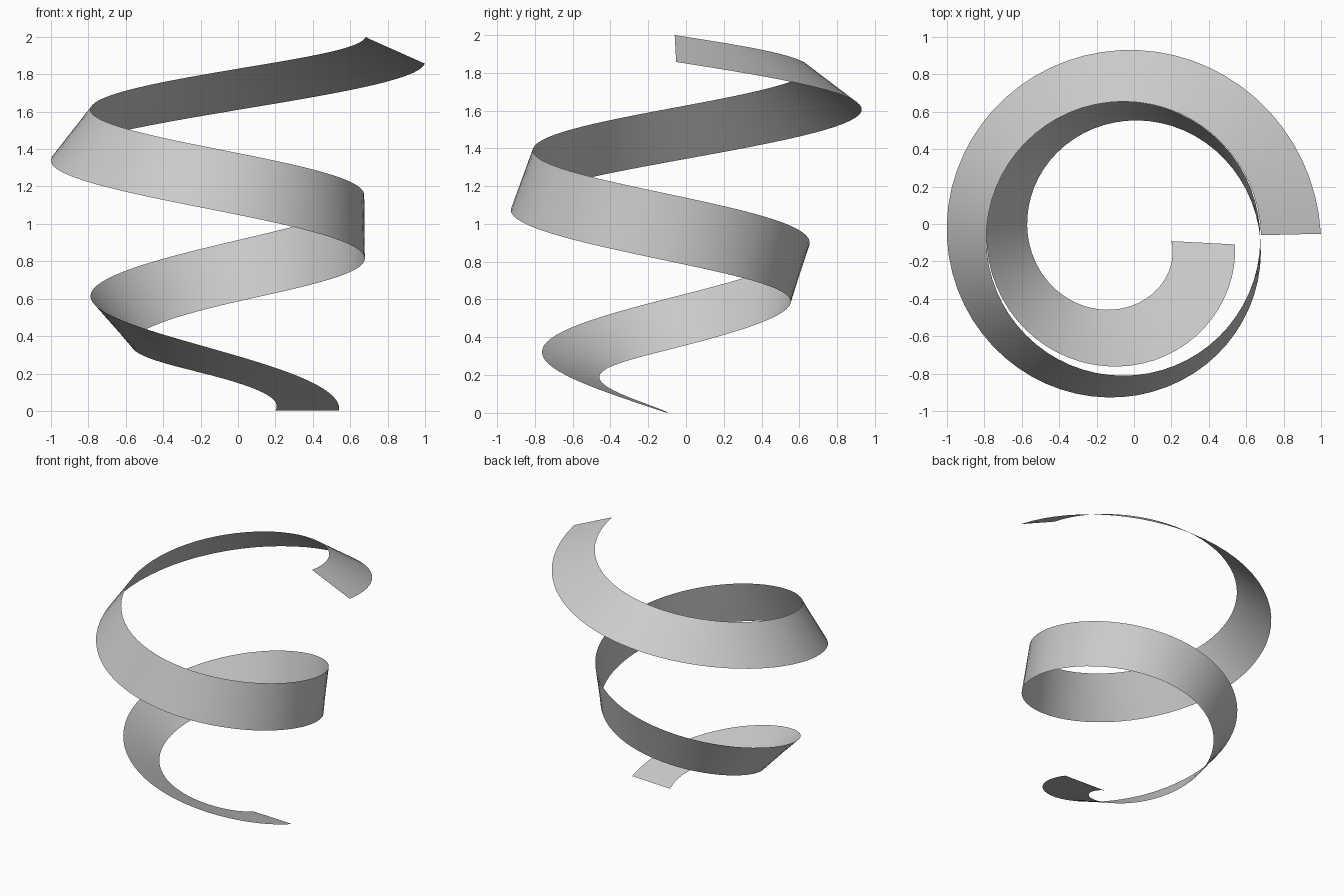
import bpy, bmesh, math

if "Cube" in bpy.data.objects:
    bpy.data.objects.remove(bpy.data.objects["Cube"])

# Ribbon edges as (radius, height) at every quarter turn about the axis
AXIS = (-0.058, -0.078)
EDGE_A = [(0.255, -0.004), (0.372, 0.167), (0.507, 0.338), (0.628, 0.572), (0.733, 0.80),
          (0.847, 1.06), (0.942, 1.33), (1.008, 1.60), (1.058, 1.861)]
EDGE_B = [(0.597, -0.008), (0.683, 0.31), (0.731, 0.61), (0.733, 0.90), (0.733, 1.155),
          (0.733, 1.39), (0.732, 1.612), (0.733, 1.82), (0.738, 2.002)]
START, END, STEPS = math.radians(3), math.radians(718.6), 128


def sample(keys, s):
    """Smooth Catmull-Rom interpolation with extrapolated end keys."""
    def key(i, c):
        if i < 0:
            return 2 * keys[0][c] - keys[1][c]
        if i >= len(keys):
            return 2 * keys[-1][c] - keys[-2][c]
        return keys[i][c]
    i = min(int(s), len(keys) - 2)
    t = s - i
    out = []
    for c in (0, 1):
        a, b, d, e = (key(i + k, c) for k in (-1, 0, 1, 2))
        out.append(0.5 * (2 * b + (d - a) * t + (2 * a - 5 * b + 4 * d - e) * t * t
                          + (3 * b - a - 3 * d + e) * t ** 3))
    return out


# Twisting spiral ribbon, turning clockwise as it rises
ROWS = 4
bm = bmesh.new()
previous = None
for n in range(STEPS + 1):
    ang = START + (END - START) * n / STEPS
    s = ang / (math.pi / 2)
    (ra, za), (rb, zb) = sample(EDGE_A, s), sample(EDGE_B, s)
    row = []
    for j in range(ROWS + 1):
        f = j / ROWS
        r, z = ra + (rb - ra) * f, za + (zb - za) * f
        row.append(bm.verts.new((AXIS[0] + r * math.cos(ang),
                                 AXIS[1] - r * math.sin(ang), max(z, 0))))
    if previous:
        for j in range(ROWS):
            bm.faces.new((previous[j], row[j], row[j + 1], previous[j + 1]))
    previous = row
for face in bm.faces:
    face.smooth = True
mesh = bpy.data.meshes.new("spiral_ribbon")
bm.to_mesh(mesh)
bm.free()
bpy.context.collection.objects.link(bpy.data.objects.new("spiral_ribbon", mesh))
